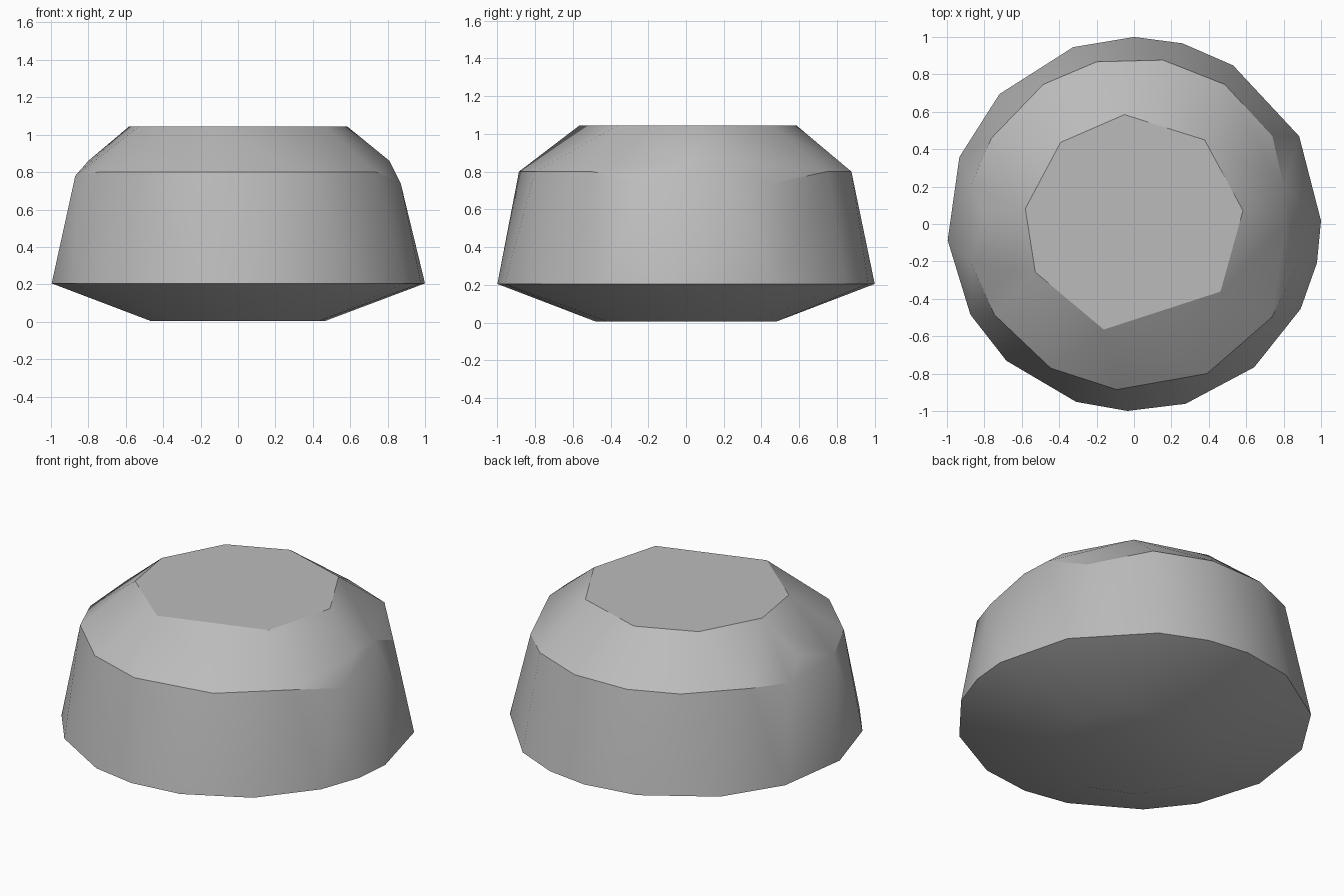
import bpy, bmesh
from math import radians, cos, sin

# Remove the default cube
cube = bpy.data.objects.get("Cube")
if cube:
    bpy.data.objects.remove(cube, do_unlink=True)


def ring(radius, height, angles):
    """Points on a level circle at uneven angles in degrees."""
    return [(radius * cos(radians(a)), radius * sin(radians(a)), height) for a in angles]


# Plain stone material
stone = bpy.data.materials.new("stone_grey")
stone.use_nodes = True
colour = (0.5, 0.5, 0.5, 1.0)
stone.diffuse_color = colour
stone.node_tree.nodes["Principled BSDF"].inputs["Base Color"].default_value = colour

# Underside, widest rim, shoulder and flat top of the boulder
underside = ring(0.48, 0.005, [i * 36 + 12 for i in range(10)])
rim = ring(1.0, 0.205, [1, 28, 58, 75, 90, 109, 136, 159, 185, 209, 227, 252, 268, 286, 310, 333, 348])
shoulder = ring(0.89, 0.8, [57, 80, 103, 123, 149, 213, 240, 264, 296, 326])
top = ring(0.587, 1.045, [7, 50, 95, 132, 172, 206, 254, 322])

# Chipped, softer corners on both sides of the shoulder
chips = [
    (0.74, 0.47, 0.74), (0.80, 0.2, 0.86), (0.81, 0.0, 0.86), (0.87, -0.22, 0.74),
    (-0.87, 0.21, 0.77), (-0.87, 0.0, 0.75), (-0.80, 0.05, 0.86), (-0.87, -0.21, 0.78),
]

# Wrap all points in one convex faceted skin
bm = bmesh.new()
for point in underside + rim + shoulder + top + chips:
    bm.verts.new(point)
hull = bmesh.ops.convex_hull(bm, input=bm.verts[:])
loose = [v for v in bm.verts if not v.link_faces]
bmesh.ops.delete(bm, geom=loose, context="VERTS")
bmesh.ops.dissolve_limit(bm, angle_limit=radians(0.5), verts=bm.verts[:], edges=bm.edges[:])
bmesh.ops.recalc_face_normals(bm, faces=bm.faces[:])

mesh = bpy.data.meshes.new("boulder")
bm.to_mesh(mesh)
bm.free()
mesh.materials.append(stone)
boulder = bpy.data.objects.new("boulder", mesh)
bpy.context.collection.objects.link(boulder)

# Smooth shading that keeps the strong ridges sharp
bpy.ops.object.select_all(action="DESELECT")
boulder.select_set(True)
bpy.context.view_layer.objects.active = boulder
bpy.ops.object.shade_smooth_by_angle(angle=radians(29))
